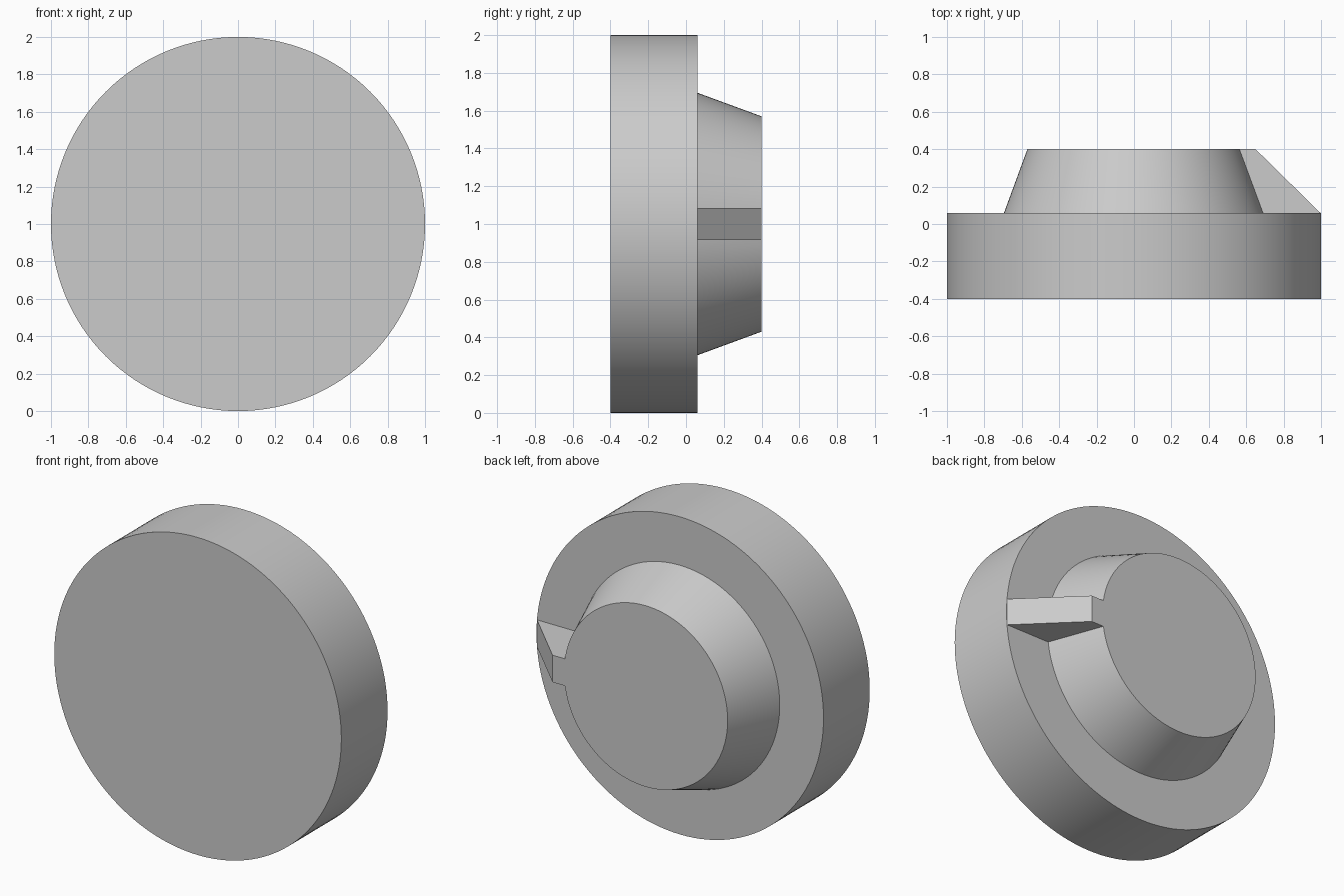
import bpy, bmesh, math
from mathutils import Matrix

cube = bpy.data.objects.get("Cube")
if cube:
    bpy.data.objects.remove(cube, do_unlink=True)

SEGMENTS = 128
FRONT, STEP, BACK = -0.4, 0.06, 0.4

grey = bpy.data.materials.new("plain grey")
grey.use_nodes = True
colour = (0.6, 0.6, 0.6, 1)
grey.diffuse_color = colour
grey.node_tree.nodes["Principled BSDF"].inputs["Base Color"].default_value = colour


def finish(name, bm):
    bmesh.ops.recalc_face_normals(bm, faces=bm.faces)
    mesh = bpy.data.meshes.new(name)
    bm.to_mesh(mesh)
    bm.free()
    mesh.materials.append(grey)
    obj = bpy.data.objects.new(name, mesh)
    bpy.context.collection.objects.link(obj)
    return obj


# Stepped body: a wide disc with a tapered boss, turned about the y axis
profile = [(1, FRONT), (1, STEP), (0.695, STEP), (0.57, BACK)]
bm = bmesh.new()
rings = []
for radius, y in profile:
    angles = [2 * math.pi * i / SEGMENTS for i in range(SEGMENTS)]
    rings.append([bm.verts.new((radius * math.cos(a), y, 1 + radius * math.sin(a)))
                  for a in angles])
for a, b in zip(rings, rings[1:]):
    for i in range(SEGMENTS):
        j = (i + 1) % SEGMENTS
        bm.faces.new((a[i], a[j], b[j], b[i]))
bm.faces.new(rings[0])
bm.faces.new(rings[-1])
body = finish("knob_body", bm)

# Sloped pointer rib, sunk into the disc and boss
HALF = 0.085
outline = [(0.4, 0), (0.9, 0), (0.996, STEP), (0.65, BACK), (0.4, BACK)]
bm = bmesh.new()
side = bm.faces.new([bm.verts.new((x, y, 1 - HALF)) for x, y in outline])
extruded = bmesh.ops.extrude_face_region(bm, geom=[side])["geom"]
bmesh.ops.translate(bm, vec=(0, 0, 2 * HALF),
                    verts=[v for v in extruded if isinstance(v, bmesh.types.BMVert)])
# extrusion keeps the starting face, so the prism is closed
rib = finish("pointer_rib", bm)

# Join the rib to the body as one solid
union = body.modifiers.new("join_rib", "BOOLEAN")
union.operation = "UNION"
union.solver = "EXACT"
union.object = rib
bpy.context.view_layer.objects.active = body
body.select_set(True)
bpy.ops.object.modifier_apply(modifier=union.name)
bpy.data.objects.remove(rib, do_unlink=True)

# Smooth round walls, crisp edges
bpy.ops.object.select_all(action="DESELECT")
body.select_set(True)
bpy.ops.object.shade_smooth_by_angle(angle=math.radians(15))
